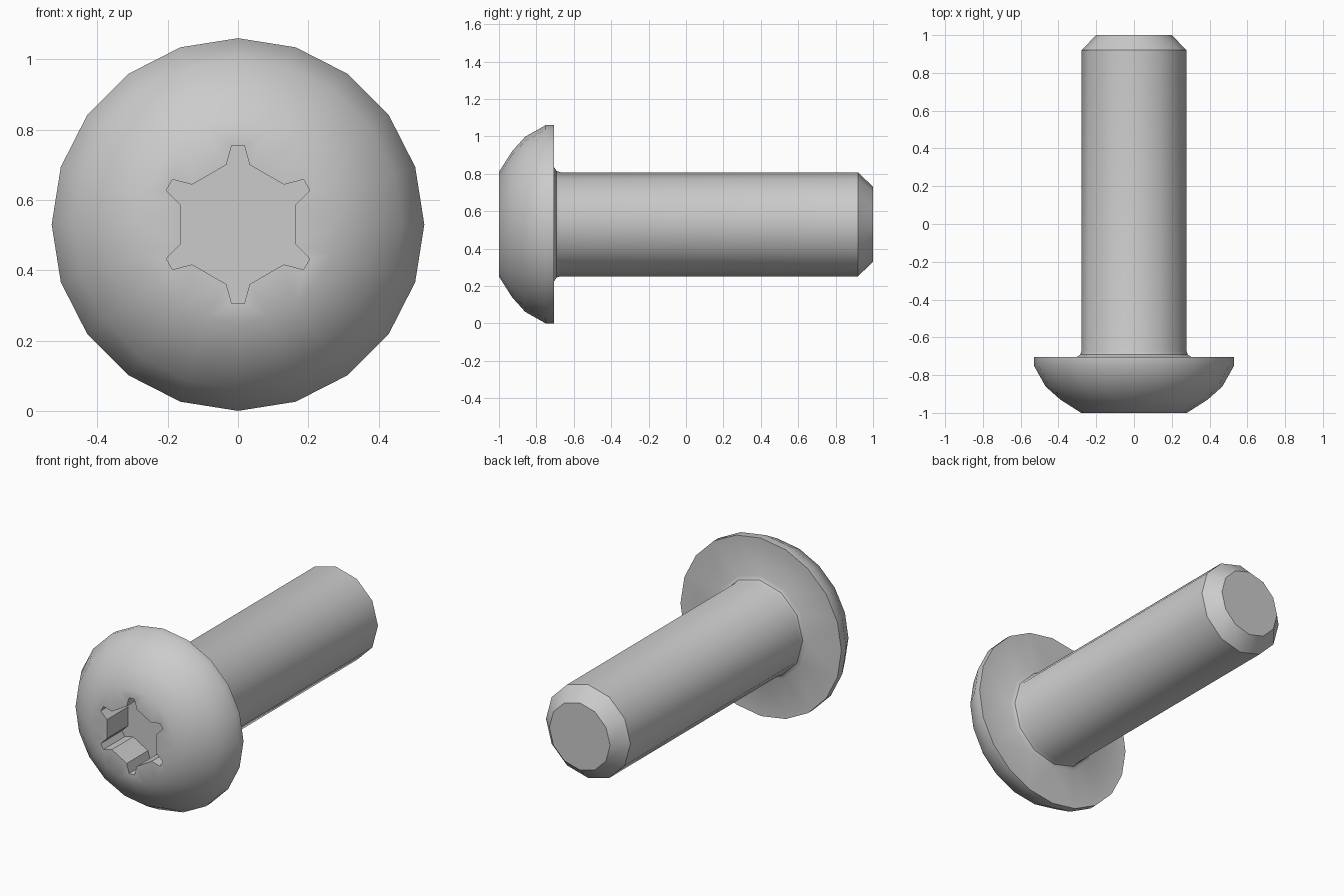
import bpy, bmesh
from math import sin, cos, radians, pi

if "Cube" in bpy.data.objects:
    bpy.data.objects.remove(bpy.data.objects["Cube"])

CZ = 0.53
bm = bmesh.new()


def ring(pts, y):
    return [bm.verts.new((x, y, CZ + z)) for x, z in pts]


def circle(r, y, n):
    return ring([(r * cos(2 * pi * i / n), r * sin(2 * pi * i / n)) for i in range(n)], y)


def skin(rings):
    for a, b in zip(rings, rings[1:]):
        n = len(a)
        for i in range(n):
            j = (i + 1) % n
            bm.faces.new((a[i], a[j], b[j], b[i]))


def annulus(outer, inner):
    edges = [bm.edges.get((l[i - 1], l[i])) for l in (outer, inner) for i in range(len(l))]
    bmesh.ops.triangle_fill(bm, use_beauty=True, edges=edges)


def star(scale, y):
    pts = []
    for k in range(6):
        for r, a in ((0.173, -19), (0.173, 19), (0.226, 25.5), (0.226, 34.5)):
            t = radians(60 * k + a)
            pts.append((scale * r * cos(t), scale * r * sin(t)))
    return ring(pts, y)


# domed head
head = [circle(r, y, 20) for r, y in
        ((0.28, -1), (0.39, -0.93), (0.468, -0.86), (0.53, -0.75), (0.53, -0.705))]
skin(head)

# shank with fillet under the head and chamfered tip
shank = [circle(r, y, 12) for r, y in
         ((0.305, -0.705), (0.285, -0.692), (0.278, -0.67), (0.278, 0.92), (0.2, 1))]
skin(shank)
bm.faces.new(shank[-1])

# six-lobed drive recess
recess = [star(1, -1), star(1, -0.8)]
skin(recess)
bm.faces.new(recess[-1])

# flat front face and head underside
annulus(head[0], recess[0])
annulus(head[-1], shank[0])

bmesh.ops.recalc_face_normals(bm, faces=bm.faces)
mesh = bpy.data.meshes.new("button_head_screw")
bm.to_mesh(mesh)
bm.free()
screw = bpy.data.objects.new("button_head_screw", mesh)
bpy.context.collection.objects.link(screw)
bpy.context.view_layer.objects.active = screw
screw.select_set(True)
bpy.ops.object.shade_smooth_by_angle(angle=radians(38))
